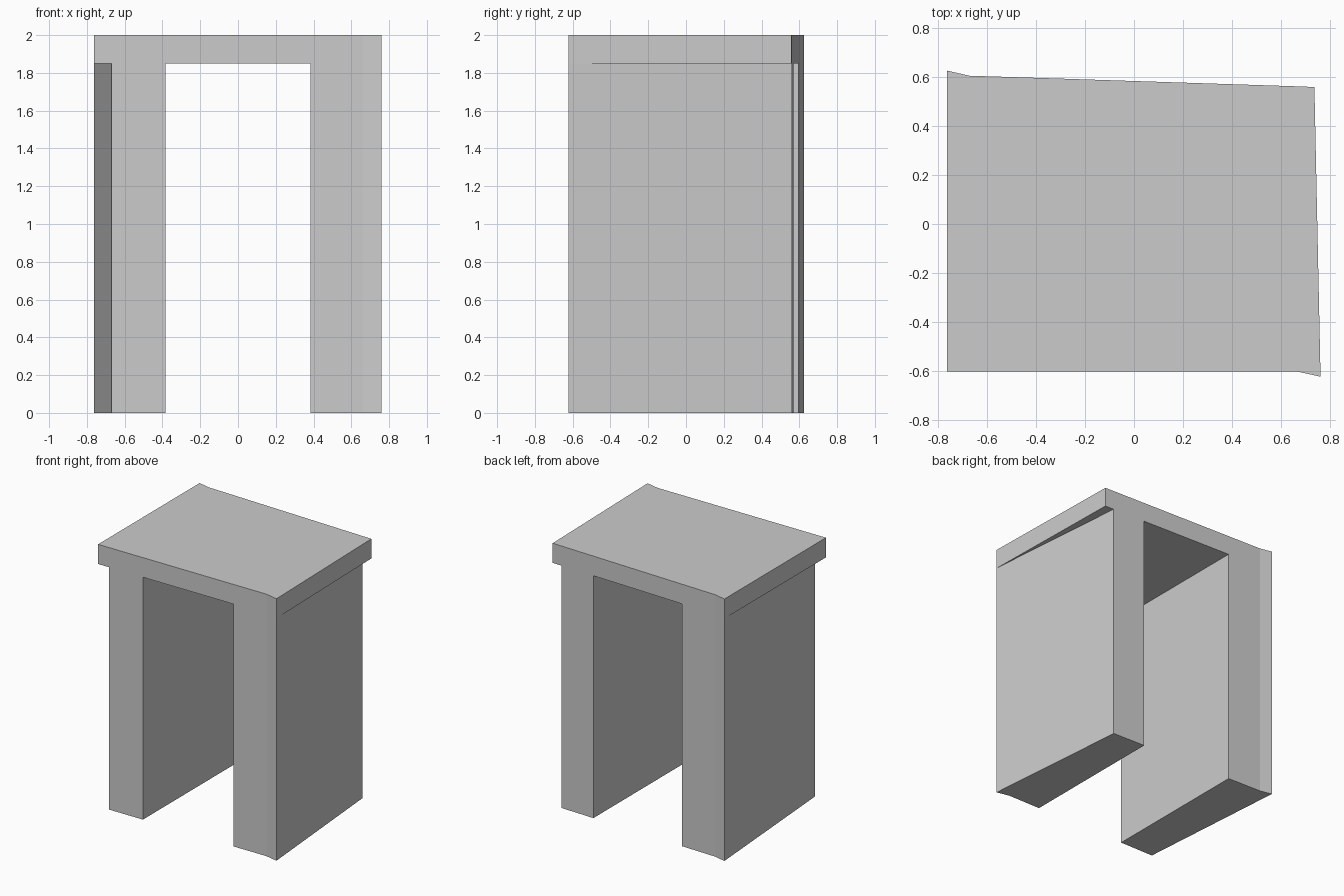
import bpy, bmesh

if "Cube" in bpy.data.objects:
    bpy.data.objects.remove(bpy.data.objects["Cube"])

TOP, UNDER = 2.0, 1.85

# Plan corners, counter-clockwise from the front left of the slab
PLAN = dict(
    A=(-0.762, -0.60), B=(-0.67, -0.60), C=(-0.383, -0.60), D=(0.383, -0.60),
    E=(0.66, -0.60), F=(0.76, -0.622), G=(0.735, 0.558), H=(0.66, 0.561),
    I=(0.383, 0.570), J=(-0.383, 0.595), K=(-0.67, 0.604), L=(-0.762, 0.625))

bm = bmesh.new()


def ring(names, z):
    return [bm.verts.new((*PLAN[n], z)) for n in names]


def cap(names, z):
    bm.faces.new(ring(names, z))


def walls(names, z0, z1):
    """Vertical sides following a path of plan corners."""
    lo, hi = ring(names, z0), ring(names, z1)
    for i in range(len(names) - 1):
        bm.faces.new((lo[i], lo[i + 1], hi[i + 1], hi[i]))


# Slab: top and rim
cap("ABCDEFGHIJKL", TOP)
walls_path = "ABCDEFGHIJKLA"
walls(walls_path, UNDER, TOP)

# Underside: opening ceiling and the two tapering overhangs
for area in ("CDIJ", "FGH", "ABL"):
    cap(area, UNDER)

# Side walls that carry the slab
for leg in ("DEFHI", "BCJKL"):
    cap(leg, 0)
    walls(leg + leg[0], 0, UNDER)

# Join into one closed shell
bmesh.ops.remove_doubles(bm, verts=bm.verts, dist=1e-4)
bmesh.ops.recalc_face_normals(bm, faces=bm.faces)
mesh = bpy.data.meshes.new("slab_and_legs")
bm.to_mesh(mesh)
bm.free()
obj = bpy.data.objects.new("slab_and_legs", mesh)
bpy.context.collection.objects.link(obj)
